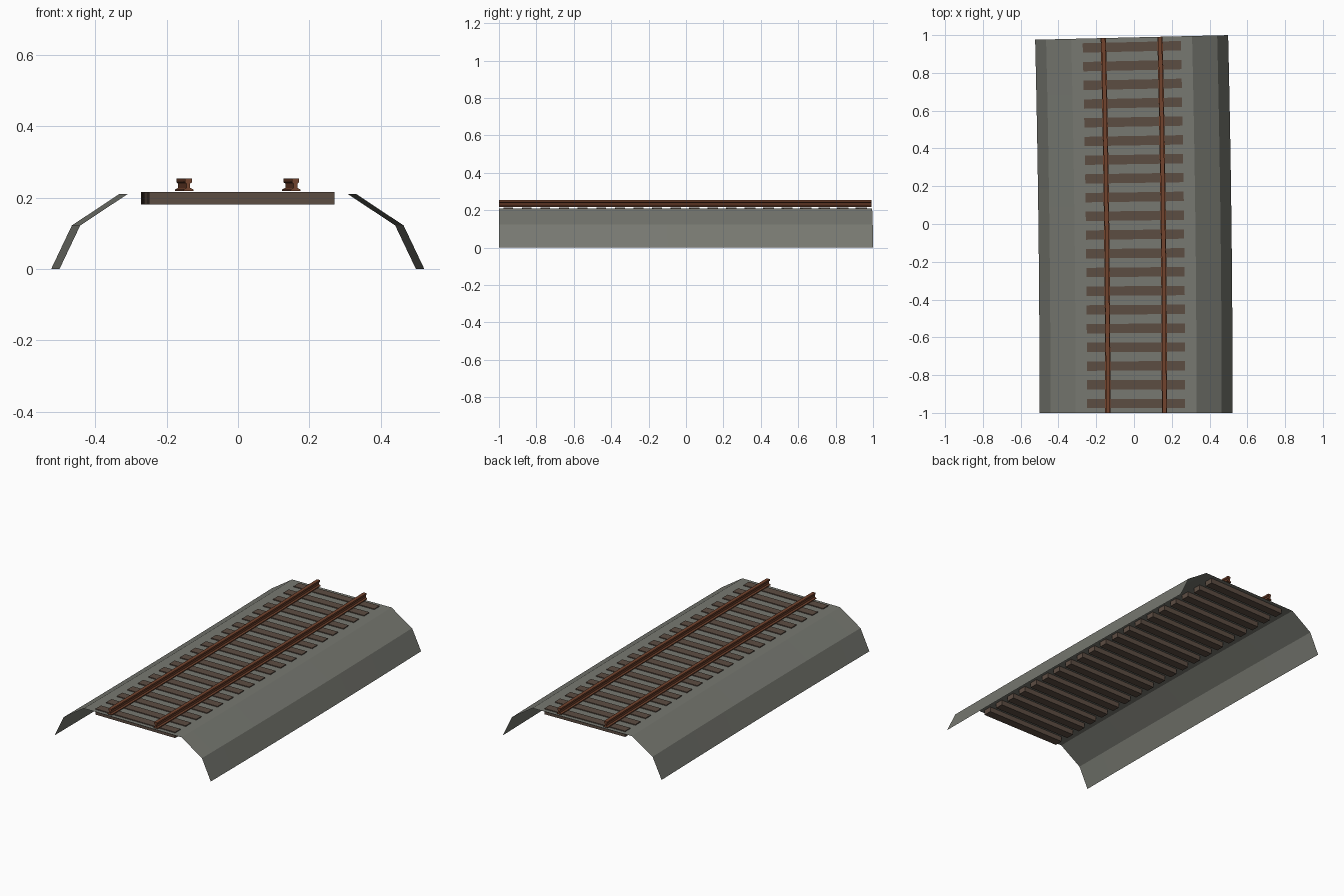
import bpy, math

if "Cube" in bpy.data.objects:
    bpy.data.objects.remove(bpy.data.objects["Cube"])

# Gentle left-hand curve: starts at y=-1 heading +y, bends towards -x
R = 84.0
START_X = 0.011
THETA = 2.0 / (R + 0.511)
SEGS = 20


def bend(x, t, z):
    """Map offset x from the centre line and fraction t along the track to 3D."""
    a = THETA * t
    r = R + x
    return (START_X - R + r * math.cos(a), -1 + r * math.sin(a), z)


def material(name, rgb):
    m = bpy.data.materials.new(name)
    m.diffuse_color = (*rgb, 1)
    m.use_nodes = True
    m.node_tree.nodes["Principled BSDF"].inputs["Base Color"].default_value = m.diffuse_color
    return m


def make(name, verts, faces, mat):
    me = bpy.data.meshes.new(name)
    me.from_pydata(verts, [], faces)
    me.materials.append(mat)
    ob = bpy.data.objects.new(name, me)
    bpy.context.collection.objects.link(ob)
    return ob


def sweep(name, profile, mat, closed):
    n = len(profile)
    verts = [bend(x, i / SEGS, z) for i in range(SEGS + 1) for x, z in profile]
    faces = []
    for i in range(SEGS):
        for j in range(n if closed else n - 1):
            k = (j + 1) % n
            faces.append((i * n + j, i * n + k, (i + 1) * n + k, (i + 1) * n + j))
    if closed:
        faces.append(tuple(reversed(range(n))))
        faces.append(tuple(SEGS * n + j for j in range(n)))
    return make(name, verts, faces, mat)


gravel = material("gravel_grey", (0.185, 0.19, 0.165))
wood = material("sleeper_brown", (0.108, 0.074, 0.055))
rust = material("rust_brown", (0.17, 0.056, 0.026))

# Ballast bed: open shell with two-step shoulders (left to right, normals up)
half = [(0.511, 0.0), (0.453, 0.122), (0.32, 0.21)]
sweep("ballast_bed", [(-x, z) for x, z in half] + half[::-1], gravel, False)

# Rails: I-shaped section with foot, web and head (counter-clockwise seen from front)
side = [(0.014, 0.218), (0.014, 0.223), (0.005, 0.227),
        (0.005, 0.239), (0.010, 0.243), (0.010, 0.253)]
section = [(x, z) for x, z in side] + [(-x, z) for x, z in side[::-1]]
for label, cx in (("left", -0.15), ("right", 0.15)):
    sweep(label + "_rail", [(x + cx, z) for x, z in section][::-1], rust, True)

# Sleepers: boxes set across the curve
COUNT = 20
HALF_W = 0.025 / 2
for i in range(COUNT):
    t = (i + 0.5) / COUNT
    v = [bend(x, t + d, z) for z in (0.18, 0.215)
         for x, d in ((-0.26, -HALF_W), (0.26, -HALF_W), (0.26, HALF_W), (-0.26, HALF_W))]
    f = [(3, 2, 1, 0), (4, 5, 6, 7), (0, 1, 5, 4), (1, 2, 6, 5), (2, 3, 7, 6), (3, 0, 4, 7)]
    make("sleeper_%02d" % (i + 1), v, f, wood)

# Make every normal point consistently: bed faces upwards, rails outwards
bed = bpy.data.objects["ballast_bed"].data
if bed.polygons[2].normal.z < 0:
    bed.flip_normals()
for label in ("left_rail", "right_rail"):
    me = bpy.data.objects[label].data
    top = max(me.polygons, key=lambda p: p.center.z)
    if top.normal.z < 0:
        me.flip_normals()
